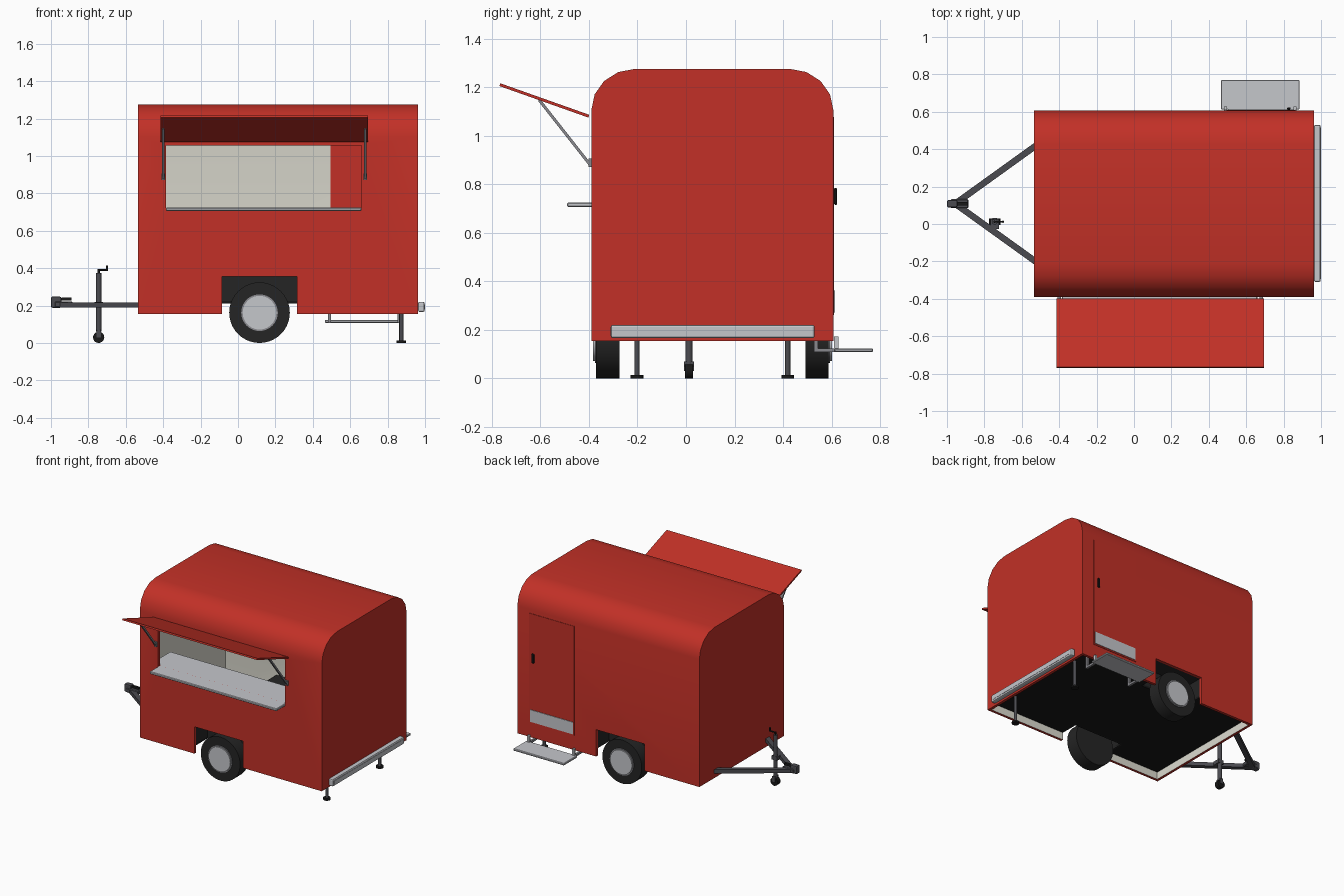
import bpy, bmesh, math
from mathutils import Vector

cube = bpy.data.objects.get("Cube")
if cube:
    bpy.data.objects.remove(cube, do_unlink=True)


def material(name, r, g, b):
    m = bpy.data.materials.new(name)
    m.use_nodes = True
    m.diffuse_color = (r, g, b, 1)
    m.node_tree.nodes["Principled BSDF"].inputs["Base Color"].default_value = (r, g, b, 1)
    return m


RED = material("red paint", .54, .03, .02)
CREAM = material("cream lining", .72, .71, .63)
SILVER = material("light metal", .56, .57, .6)
GREY = material("strut grey", .25, .25, .27)
STEEL = material("dark steel", .07, .07, .08)
RUBBER = material("tyre black", .018, .018, .018)
BLACK = material("black", .009, .009, .009)


def add(name, bm, *mats):
    me = bpy.data.meshes.new(name)
    bmesh.ops.recalc_face_normals(bm, faces=bm.faces[:])
    bm.to_mesh(me)
    bm.free()
    ob = bpy.data.objects.new(name, me)
    bpy.context.collection.objects.link(ob)
    for m in mats:
        me.materials.append(m)
    return ob


def activate(ob):
    bpy.ops.object.select_all(action='DESELECT')
    ob.select_set(True)
    bpy.context.view_layer.objects.active = ob


def smooth(ob):
    activate(ob)
    bpy.ops.object.shade_smooth_by_angle(angle=math.radians(32))


def bevel(ob, width, segments=1):
    mod = ob.modifiers.new("bevel", 'BEVEL')
    mod.width, mod.segments = width, segments


def box(name, x, y, z, mat):
    """Box from (min, max) pairs."""
    bm = bmesh.new()
    bmesh.ops.create_cube(bm, size=1)
    for v in bm.verts:
        v.co = [r[0] + (c + .5) * (r[1] - r[0]) for c, r in zip(v.co, (x, y, z))]
    return add(name, bm, mat)


def place(ob, p, q):
    ob.location = (p + q) / 2
    ob.rotation_euler = (q - p).to_track_quat('Z', 'Y').to_euler()
    return ob


def beam(name, p, q, w, h, mat):
    """Rectangular bar between two points."""
    p, q = Vector(p), Vector(q)
    half = (q - p).length / 2
    return place(box(name, (-w/2, w/2), (-h/2, h/2), (-half, half), mat), p, q)


def rod(name, p, q, r, mat, sides=12):
    """Round bar between two points."""
    p, q = Vector(p), Vector(q)
    bm = bmesh.new()
    bmesh.ops.create_cone(bm, cap_ends=True, segments=sides, radius1=r, radius2=r,
                          depth=(q - p).length)
    ob = place(add(name, bm, mat), p, q)
    smooth(ob)
    return ob


X0, X1 = -.535, .963
MID, HALF = .1085, .4985
Y0, Y1 = MID - HALF, MID + HALF
BASE, ROOF, WALL = .155, 1.275, .02
FLOOR = .21
WHEEL_X, WHEEL_R = .115, .162
ARCH = (-.085, .315)
ARCH_TOP = .355
WIN_X, WIN_Z = (-.385, .66), (.722, 1.055)

# Body shell: rounded roof profile swept along x, open underneath
profile = [(Y0, BASE)]
for side, start in ((-1, 180), (1, 90)):
    for i in range(5):
        a = math.radians(start - 22.5 * i)
        profile.append((MID + side * (HALF - .18) + .18 * math.cos(a),
                        ROOF - .17 + .17 * math.sin(a)))
profile.append((Y1, BASE))
bm = bmesh.new()
ends = [[bm.verts.new((x, y, z)) for y, z in profile] for x in (X0, X1)]
for i in range(len(profile) - 1):
    bm.faces.new((ends[0][i], ends[0][i+1], ends[1][i+1], ends[1][i]))
for e in ends:
    bm.faces.new(e)
body = add("body_shell", bm, RED, CREAM)
thick = body.modifiers.new("wall", 'SOLIDIFY')
thick.thickness, thick.offset, thick.material_offset = WALL, -1, 1
thick.use_even_offset = True

# Openings for the serving hatch and both wheel arches
cutters = [box("hatch_cutter", WIN_X, (Y0 - .1, Y0 + .1), WIN_Z, RED)]
for y in (Y0, Y1):
    cutters.append(box("arch_cutter", ARCH, (y - .08, y + .08), (0, ARCH_TOP), RED))
for c in cutters:
    c.hide_render = True
    cut = body.modifiers.new("cut", 'BOOLEAN')
    cut.operation, cut.solver, cut.object = 'DIFFERENCE', 'EXACT', c
activate(body)
for mod in list(body.modifiers):
    bpy.ops.object.modifier_apply(modifier=mod.name)
for c in cutters:
    bpy.data.objects.remove(c, do_unlink=True)
smooth(body)

# Floor with gaps for the wheels
inner = HALF - .15
fx = (X0 + WALL, X1 - WALL)
fz = (FLOOR, FLOOR + .015)
box("floor_middle", fx, (MID - inner, MID + inner), fz, BLACK)

for s, side in ((-1, "front"), (1, "back")):
    def span(a, b):
        return sorted((MID + s * a, MID + s * b))
    edge = HALF - WALL
    box(side + "_floor_left", (ARCH[1], fx[1]), span(inner, edge), fz, BLACK)
    box(side + "_floor_right", (fx[0], ARCH[0]), span(inner, edge), fz, BLACK)
    # Wheel arch liner
    lz = (FLOOR, ARCH_TOP + .01)
    box(side + "_arch_wall", ARCH, span(inner - .01, inner), lz, RUBBER)
    box(side + "_arch_top", ARCH, span(inner, edge), (ARCH_TOP, lz[1]), RUBBER)
    for x, d in ((ARCH[0], -.01), (ARCH[1], .01)):
        box(side + "_arch_side", sorted((x, x + d)), span(inner, edge), lz, RUBBER)

    # Wheel: tyre, rim and hub cap
    def disc(name, a, b, r, mat):
        return rod(side + name, (WHEEL_X, MID + s * a, WHEEL_R),
                   (WHEEL_X, MID + s * b, WHEEL_R), r, mat, 40)
    disc("_tyre", .383, .479, WHEEL_R, RUBBER)
    disc("_rim", .479, .484, .098, GREY)
    disc("_hub_cap", .484, .492, .09, SILVER)

# Serving counter, outside shelf and raised awning with its struts
box("counter", (-.455, .73), (Y0 + WALL, -.145), (.7, .72), SILVER)
bevel(box("shelf", WIN_X, (-.49, Y0 + WALL), (.706, .724), SILVER), .004)
beam("awning", (.14, Y0 - .01, 1.08), (.14, -.767, 1.21), 1.11, .012, RED)
for x in (-.4, .68):
    beam("awning_strut", (x, Y0 - .005, .88), (x, -.605, 1.147), .014, .012, GREY)
    box("strut_bracket", (x - .01, x + .01), (Y0 - .012, Y0), (.87, .905), GREY)

# Door with kick plate and handle
box("door", (.494, .864), (Y1 - WALL - .004, Y1 + .003), (.262, 1.076), RED)
box("kick_plate", (.502, .856), (Y1 + .003, Y1 + .007), (.272, .362), SILVER)
bevel(box("door_handle", (.818, .838), (Y1 + .003, Y1 + .016), (.715, .785), BLACK), .004)

# Entrance step on two hangers
bevel(box("step", (.465, .885), (Y1 + .005, .77), (.108, .124), SILVER), .004)
for x in (.49, .86):
    box("step_hanger", (x - .008, x + .008), (Y1 + .003, Y1 + .021), (.12, .172), SILVER)
    box("step_arm", (x - .008, x + .008), (Y1 - .08, Y1 + .02), (.108, .124), GREY)
    box("step_post", (x - .008, x + .008), (Y1 - .08, Y1 - .064), (.108, FLOOR), GREY)

# Bumper
bevel(box("bumper", (X1, .998), (-.31, .53), (.166, .22), SILVER), .008, 2)
box("bumper_strip", (.998, 1), (-.295, .515), (.18, .206), SILVER)

# Stabiliser legs
for y in (-.202, .419):
    rod("stabiliser_leg", (.873, y, .01), (.873, y, FLOOR), .011, STEEL)
    rod("stabiliser_foot", (.873, y, 0), (.873, y, .013), .026, BLACK, 16)

# Tow frame and coupler
for s in (-1, 1):
    beam("tow_beam", (X0 + .01, MID + s * .31, .203), (-.945, MID + s * .008, .203),
         .034, .028, STEEL)
bevel(box("coupler", (-.98, -.885), (MID - .024, MID + .024), (.19, .222), STEEL), .005)
bevel(box("coupler_head", (-1, -.945), (MID - .02, MID + .02), (.188, .248), STEEL), .008, 2)
box("coupler_lever", (-.945, -.89), (MID - .009, MID + .009), (.228, .243), BLACK)

# Jockey wheel with crank
jx, jy = -.745, .012
rod("jack_post", (jx, jy, .06), (jx, jy, .375), .015, STEEL, 16)
rod("jack_wheel", (jx, jy - .017, .03), (jx, jy + .017, .03), .03, BLACK, 20)
box("jack_fork", (jx - .012, jx + .012), (jy - .021, jy + .021), (.03, .07), STEEL)
box("jack_clamp", (jx - .022, jx + .022), (jy - .04, jy + .014), (.19, .218), STEEL)
rod("jack_spindle", (jx, jy, .37), (jx, jy, .394), .006, BLACK)
rod("crank_arm", (jx - .005, jy, .39), (-.7, jy, .39), .005, BLACK)
rod("crank_grip", (-.7, jy, .386), (-.7, jy, .415), .006, BLACK)
